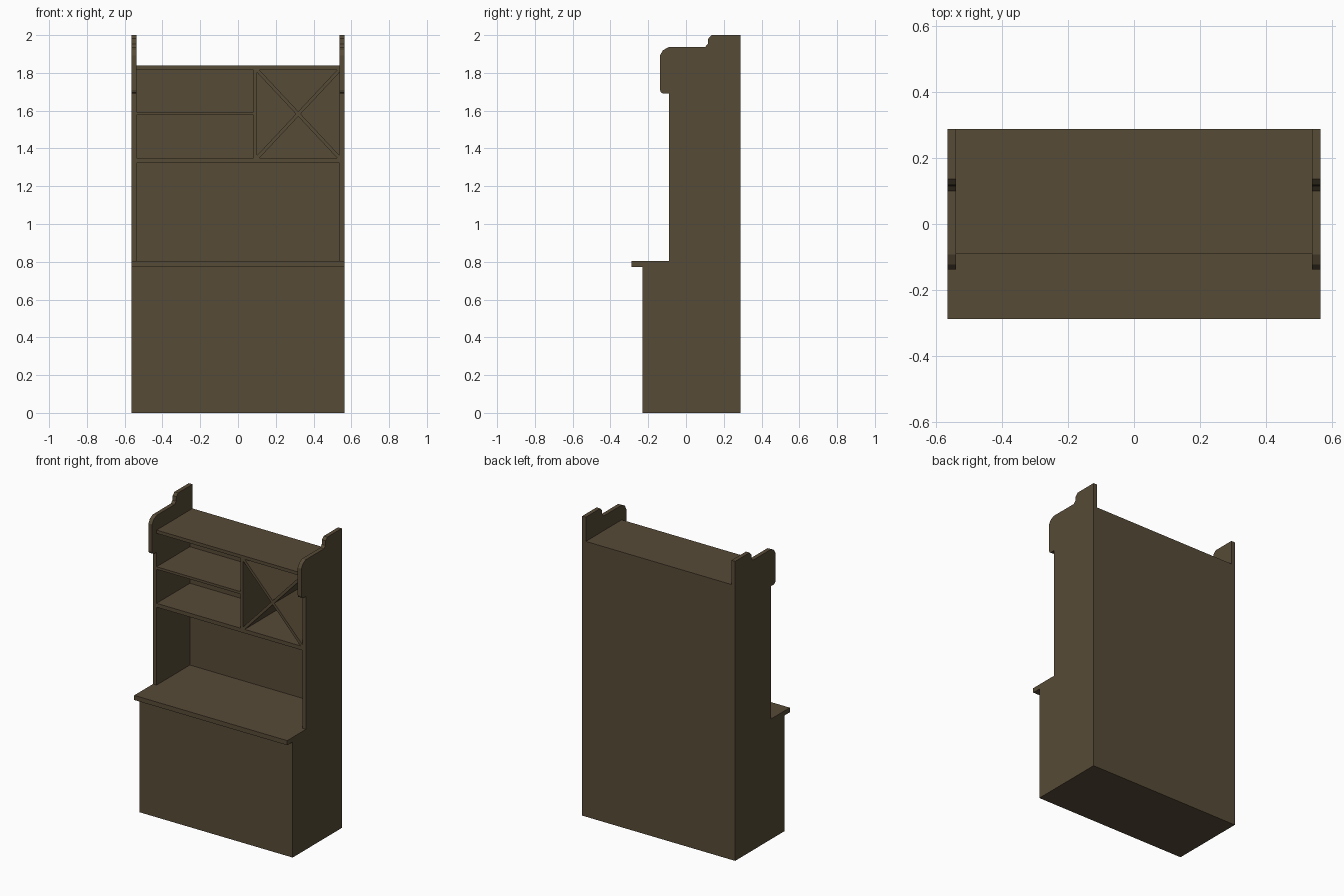
import bpy, bmesh
from mathutils import Vector

if "Cube" in bpy.data.objects:
    bpy.data.objects.remove(bpy.data.objects["Cube"])

wood = bpy.data.materials.new("dark_brown_wood")
wood.diffuse_color = (0.095, 0.070, 0.038, 1)
wood.use_nodes = True
wood.node_tree.nodes["Principled BSDF"].inputs["Base Color"].default_value = wood.diffuse_color

HALF_W, PANEL = 0.565, 0.027
INNER = HALF_W - PANEL
BACK, FRONT = 0.288, -0.09
COUNTER_TOP = 0.803


def prism(name, points, sweep):
    """Close a planar outline and sweep it along a vector."""
    bm = bmesh.new()
    face = bm.faces.new([bm.verts.new(p) for p in points])
    out = bmesh.ops.extrude_face_region(bm, geom=[face])
    verts = [g for g in out["geom"] if isinstance(g, bmesh.types.BMVert)]
    bmesh.ops.translate(bm, verts=verts, vec=Vector(sweep))
    bmesh.ops.recalc_face_normals(bm, faces=bm.faces)
    mesh = bpy.data.meshes.new(name)
    bm.to_mesh(mesh)
    bm.free()
    mesh.materials.append(wood)
    obj = bpy.data.objects.new(name, mesh)
    bpy.context.collection.objects.link(obj)
    return obj


def box(name, x0, x1, y0, y1, z0, z1):
    return prism(name, [(x0, y0, z0), (x1, y0, z0), (x1, y1, z0), (x0, y1, z0)],
                 (0, 0, z1 - z0))


# Lower cabinet and overhanging worktop
box("base_cabinet", -HALF_W, HALF_W, -0.23, BACK, 0, 0.772)
box("worktop", -HALF_W, HALF_W, -0.288, BACK, 0.772, COUNTER_TOP)

# Shaped side panels
outline = [(BACK, COUNTER_TOP), (FRONT, COUNTER_TOP), (FRONT, 1.69), (-0.12, 1.69),
           (-0.133, 1.697), (-0.138, 1.71), (-0.138, 1.893), (-0.122, 1.92),
           (-0.092, 1.936), (0.1, 1.936), (0.115, 1.952), (0.118, 1.982),
           (0.136, 2.0), (BACK, 2.0)]
for side, x in (("left", -HALF_W), ("right", INNER)):
    prism(side + "_side_panel", [(x, y, z) for y, z in outline], (PANEL, 0, 0))

# Back board and shelves
inside = BACK - PANEL
box("back_board", -INNER, INNER, inside, BACK, COUNTER_TOP, 1.838)
box("top_shelf", -INNER, INNER, FRONT, inside, 1.816, 1.838)
box("lower_shelf", -INNER, INNER, FRONT, inside, 1.323, 1.349)
box("divider", 0.083, 0.1, FRONT, inside, 1.349, 1.816)
box("middle_shelf", -INNER, 0.083, FRONT, inside, 1.576, 1.593)

# Crossed bottle rack boards, trimmed to the corners of their bay
x0, x1, t = 0.1, INNER, 0.013
for name, z0, z1, s in (("rising_rack_board", 1.349, 1.816, t),
                        ("falling_rack_board", 1.816, 1.349, -t)):
    pts = [(x0, z0), (x0 + t, z0), (x1, z1 - s), (x1, z1), (x1 - t, z1), (x0, z0 + s)]
    prism(name, [(x, FRONT, z) for x, z in pts], (0, inside - FRONT, 0))

# Back board also tops flush with the top shelf, closing the rear edge
